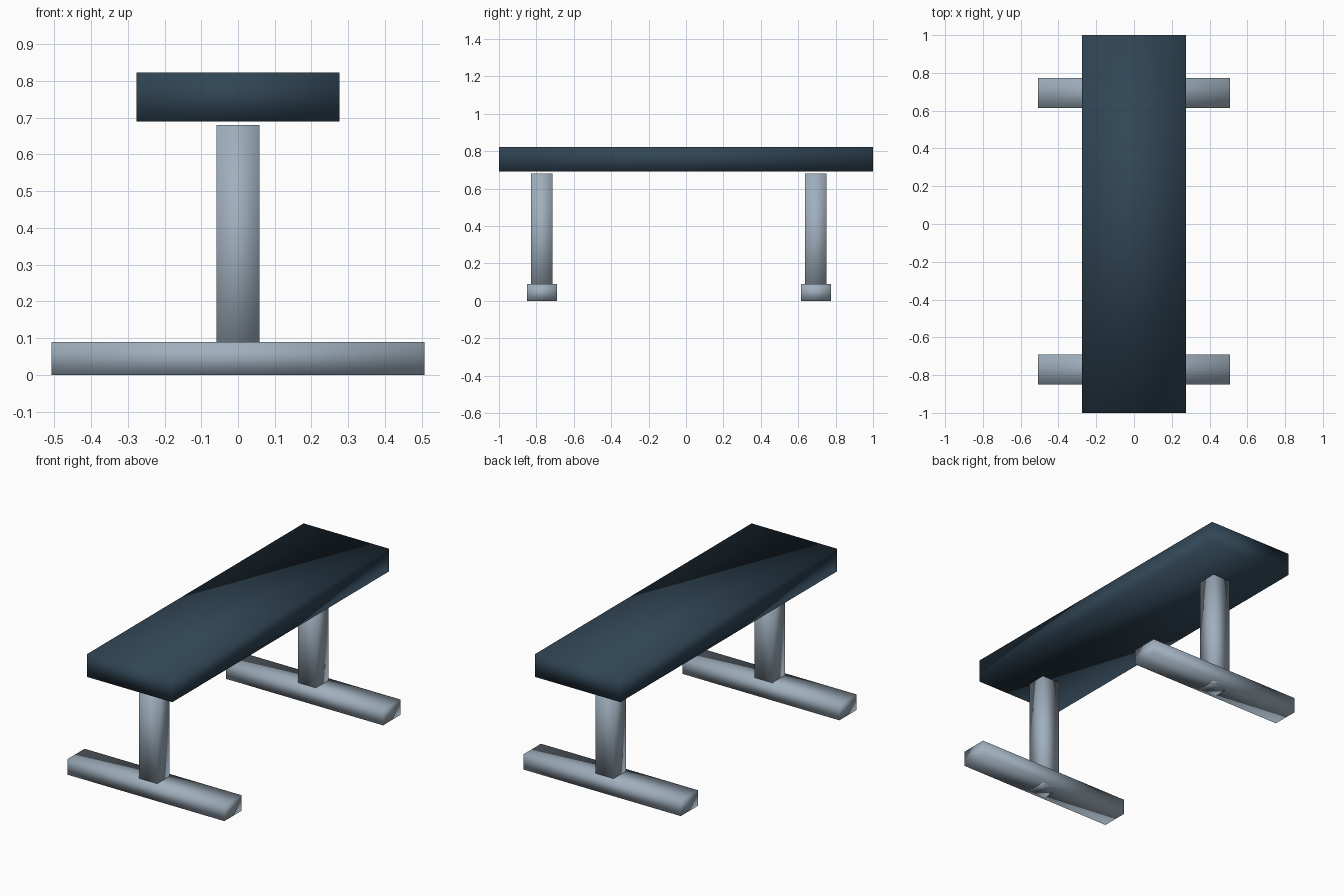
import bpy
import bmesh

if "Cube" in bpy.data.objects:
    bpy.data.objects.remove(bpy.data.objects["Cube"])


def material(name, color):
    mat = bpy.data.materials.new(name)
    mat.diffuse_color = (*color, 1)
    mat.use_nodes = True
    mat.node_tree.nodes["Principled BSDF"].inputs["Base Color"].default_value = mat.diffuse_color
    return mat


def box(name, x, y, z, mat):
    """Smooth-shaded box from (min, max) ranges on each axis."""
    bm = bmesh.new()
    bmesh.ops.create_cube(bm, size=1)
    for v in bm.verts:
        v.co = [r[0] if c < 0 else r[1] for c, r in zip(v.co, (x, y, z))]
    for f in bm.faces:
        f.smooth = True
    mesh = bpy.data.meshes.new(name)
    bm.to_mesh(mesh)
    bm.free()
    mesh.materials.append(mat)
    obj = bpy.data.objects.new(name, mesh)
    bpy.context.collection.objects.link(obj)
    return obj


padding = material("dark_padding", (0.03, 0.06, 0.09))
metal = material("steel_frame", (0.35, 0.43, 0.51))

# Padded seat
box("seat", (-0.276, 0.276), (-1, 1), (0.69, 0.823), padding)

# Post and crosswise foot at each end; the post runs down through the foot
for end, y in (("front", -0.771), ("back", 0.694)):
    box(f"{end}_post", (-0.058, 0.058), (y - 0.058, y + 0.058), (0, 0.68), metal)
    box(f"{end}_foot", (-0.508, 0.508), (y - 0.08, y + 0.08), (0, 0.09), metal)
